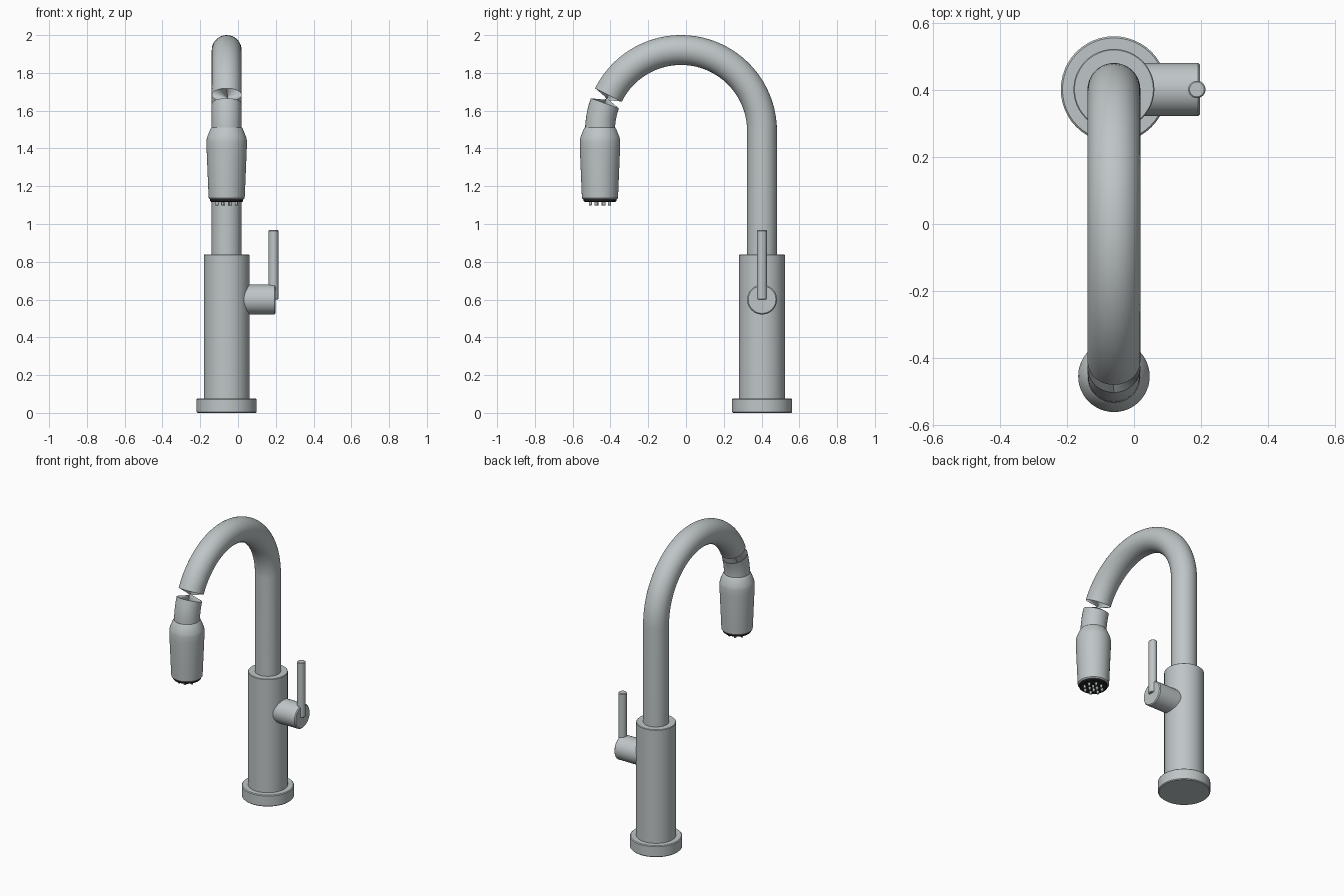
import bpy, bmesh, math
from mathutils import Vector, Matrix

if "Cube" in bpy.data.objects:
    bpy.data.objects.remove(bpy.data.objects["Cube"])

X, Y = -0.06, 0.4025           # faucet column axis
CY, CZ, R, TUBE = -0.0265, 1.492, 0.429, 0.079   # gooseneck arc
HY = CY - R                    # spray head axis


def material(name, col):
    m = bpy.data.materials.new(name)
    m.diffuse_color = (*col, 1)
    m.use_nodes = True
    m.node_tree.nodes["Principled BSDF"].inputs["Base Color"].default_value = m.diffuse_color
    return m


STEEL = material("brushed_steel", (0.52, 0.56, 0.57))
BLACK = material("black_rubber", (0.02, 0.02, 0.022))


def finish(bm, name, mat, matrix=Matrix()):
    bmesh.ops.recalc_face_normals(bm, faces=bm.faces)
    bm.transform(matrix)
    me = bpy.data.meshes.new(name)
    bm.to_mesh(me)
    bm.free()
    me.materials.append(mat)
    ob = bpy.data.objects.new(name, me)
    bpy.context.collection.objects.link(ob)
    bpy.ops.object.select_all(action='DESELECT')
    ob.select_set(True)
    bpy.context.view_layer.objects.active = ob
    bpy.ops.object.shade_smooth_by_angle(angle=math.radians(35))
    return ob


def skin(bm, rings):
    """Join successive vertex rings and cap both ends."""
    n = len(rings[0])
    for a, b in zip(rings, rings[1:]):
        for i in range(n):
            j = (i + 1) % n
            bm.faces.new((a[i], a[j], b[j], b[i]))
    bm.faces.new(rings[0])
    bm.faces.new(rings[-1])


def lathe(name, profile, mat, matrix, n=48):
    bm = bmesh.new()
    rings = [[bm.verts.new((r * math.cos(2 * math.pi * i / n),
                            r * math.sin(2 * math.pi * i / n), z))
              for i in range(n)] for r, z in profile]
    skin(bm, rings)
    return finish(bm, name, mat, matrix)


def rod(name, r, z0, z1, mat, matrix, b=0.005, n=48):
    """Cylinder with small chamfers."""
    return lathe(name, [(r - b, z0), (r, z0 + b), (r, z1 - b), (r - b, z1)],
                 mat, matrix, n)


column = Matrix.Translation((X, Y, 0))
head = Matrix.Translation((X, HY, 0))

# Base flange and body
rod("base_flange", 0.159, 0, 0.077, STEEL, column)
rod("body", 0.121, 0.07, 0.838, STEEL, column, 0.003)

# Side valve and lever
side = Matrix.Translation((X, Y, 0.6)) @ Matrix.Rotation(math.pi / 2, 4, 'Y')
rod("handle_valve", 0.079, 0.08, 0.258, STEEL, side, 0.006)
rod("handle_lever", 0.026, 0.6, 0.968, STEEL,
    Matrix.Translation((0.188, Y, 0)), 0.004, 32)

# Gooseneck: straight riser, arc, then a half-twisted pinch into the collar
bm = bmesh.new()
N = 48
angles = [153.5 * i / 40 for i in range(41)] + [160, 164, 168, 172, 176, 180]


def tube_ring(cy, cz, ang, twist):
    a = math.radians(ang)
    out = Vector((0, math.cos(a), math.sin(a)))
    ring = []
    for i in range(N):
        t = 2 * math.pi * i / N + twist
        p = Vector((X, cy, cz)) + TUBE * (out * math.cos(t) + Vector((math.sin(t), 0, 0)))
        ring.append(bm.verts.new(p))
    return ring


rings = [tube_ring(Y, 0.82, 0, 0)]
for ang in angles:
    a = math.radians(ang)
    rings.append(tube_ring(CY + R * math.cos(a), CZ + R * math.sin(a), ang,
                           math.pi if ang > 155 else 0))
skin(bm, rings)
finish(bm, "gooseneck", STEEL)

# Spray head
lathe("spray_head", [(0.079, 1.512), (0.085, 1.505), (0.104, 1.458), (0.107, 1.44),
                     (0.1065, 1.40), (0.096, 1.15), (0.095, 1.137), (0.088, 1.13)],
      STEEL, head)
lathe("spray_face", [(0.087, 1.135), (0.087, 1.122), (0.082, 1.117)], BLACK, head)

# Nozzles: a ring of eight and an inner ring of four
for count, rad in ((8, 0.055), (4, 0.022)):
    for i in range(count):
        t = 2 * math.pi * (i + 0.5) / count
        rod("spray_nozzle", 0.008, 1.098, 1.125, STEEL,
            head @ Matrix.Translation((rad * math.cos(t), rad * math.sin(t), 0)), 0.002, 12)
